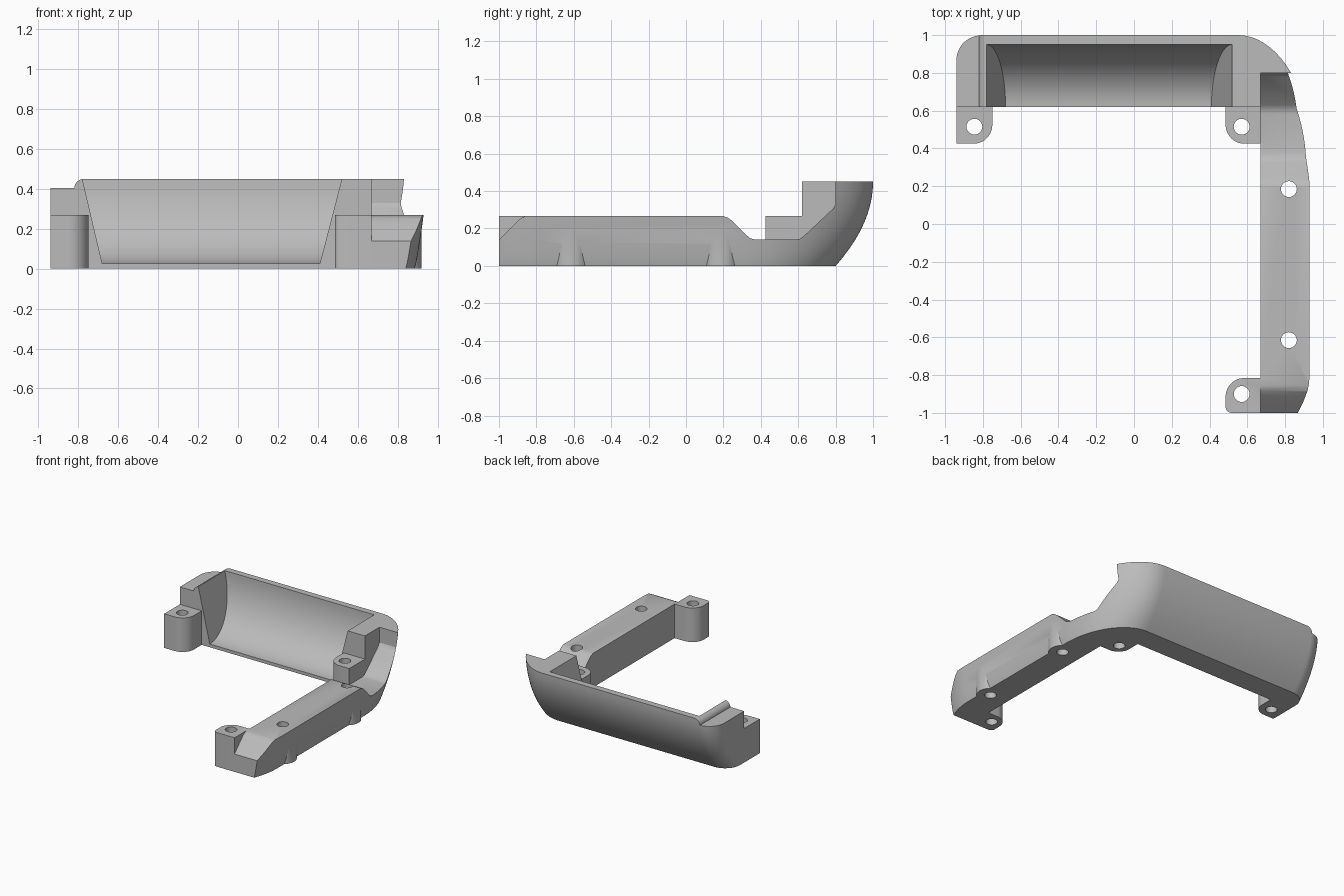
import bpy, bmesh, math

if "Cube" in bpy.data.objects:
    bpy.data.objects.remove(bpy.data.objects["Cube"], do_unlink=True)

grey = bpy.data.materials.new("plain grey")
grey.use_nodes = True
grey.diffuse_color = (0.5, 0.5, 0.5, 1)
grey.node_tree.nodes["Principled BSDF"].inputs["Base Color"].default_value = (0.5, 0.5, 0.5, 1)


def loft(name, rings):
    """Closed solid through matching rings of points, capped at both ends."""
    bm = bmesh.new()
    loops = [[bm.verts.new(p) for p in ring] for ring in rings]
    n = len(rings[0])
    for a, b in zip(loops, loops[1:]):
        for i in range(n):
            j = (i + 1) % n
            bm.faces.new((a[i], a[j], b[j], b[i]))
    bm.faces.new(loops[0][::-1])
    bm.faces.new(loops[-1])
    bmesh.ops.recalc_face_normals(bm, faces=bm.faces)
    mesh = bpy.data.meshes.new(name)
    bm.to_mesh(mesh)
    bm.free()
    mesh.materials.append(grey)
    obj = bpy.data.objects.new(name, mesh)
    bpy.context.collection.objects.link(obj)
    return obj


def upright(name, outline, z0, z1):
    return loft(name, [[(x, y, z) for x, y in outline] for z in (z0, z1)])


def arc(cx, cy, rx, ry, start, end, steps):
    angles = [math.radians(start + (end - start) * i / steps) for i in range(steps + 1)]
    return [(cx + rx * math.cos(a), cy + ry * math.sin(a)) for a in angles]


def cylinder(name, x, y, r, z0, z1, steps=40):
    return upright(name, arc(x, y, r, r, 0, 360, steps)[:-1], z0, z1)


def combine(body, tool, operation):
    mod = body.modifiers.new(operation, "BOOLEAN")
    mod.operation, mod.solver, mod.object = operation, "EXACT", tool
    bpy.context.view_layer.update()
    graph = bpy.context.evaluated_depsgraph_get()
    mesh = bpy.data.meshes.new_from_object(body.evaluated_get(graph))
    body.modifiers.clear()
    body.data = mesh
    bpy.data.objects.remove(tool, do_unlink=True)


# Flared outer shell, lofted through horizontal outlines
HEIGHT, FRONT = 0.45, -1.0


def shell_outline(z):
    side = 0.885 + 0.045 * (z / 0.27) ** 0.8
    back = 0.8 + 0.2 * (1 - (1 - z / HEIGHT) ** 2)
    pts = [(-0.94, FRONT)]
    for i in range(10):
        s = 1 - i / 10
        pts.append((side - 0.045 * s * s, FRONT + 0.22 * (1 - s)))
    pts += [(side, -0.78)]
    pts += arc(0.55, 0.3, side - 0.55, back - 0.3, 0, 90, 28)
    pts += arc(-0.81, back - 0.13, 0.13, 0.13, 90, 180, 12)
    return [(x, y, z) for x, y in pts]


frame = loft("corner_frame", [shell_outline(HEIGHT * i / 16) for i in range(17)])

# Open inner area
combine(frame, upright("inner_void", [(-2, -2), (0.67, -2), (0.67, 0.62), (-2, 0.62)], -1, 1),
        "DIFFERENCE")

# Mounting pads with rounded free corners
PAD = 0.268
left_pad = [(-0.94, 0.64), (-0.94, 0.425)] + arc(-0.85, 0.525, 0.1, 0.1, -90, 0, 12) + [(-0.75, 0.64)]
right_pad = [(0.69, 0.64), (0.485, 0.64)] + arc(0.585, 0.525, 0.1, 0.1, 180, 270, 12) + [(0.69, 0.425)]
front_pad = ([(0.69, FRONT), (0.69, -0.815)] + arc(0.585, -0.915, 0.1, 0.1, 90, 180, 12)
             + arc(0.515, -0.97, 0.03, 0.03, 180, 270, 5))
for name, outline in (("left_pad", left_pad), ("right_pad", right_pad), ("front_pad", front_pad)):
    combine(frame, upright(name, outline, 0, PAD), "UNION")

# Round bosses swelling out of the side beam
BEAM_HOLES = [(0.82, 0.185), (0.82, -0.615)]
for x, y in BEAM_HOLES:
    combine(frame, cylinder("beam_boss", x, y, 0.1, 0, 0.26), "UNION")

# Stepped top of the side beam
beam_top = [(-1.1, 0.04), (-0.91, 0.23), (-0.885, 0.253), (-0.855, PAD), (0.195, PAD),
            (0.225, 0.257), (0.25, 0.238), (0.325, 0.163), (0.345, 0.147), (0.375, 0.14),
            (0.585, 0.14), (0.61, 0.145), (0.63, 0.16), (0.785, 0.305), (0.8, 0.33),
            (0.8, 0.7), (-1.1, 0.7)]
combine(frame, loft("beam_cutter", [[(x, y, z) for y, z in beam_top] for x in (0.67, 1.3)]),
        "DIFFERENCE")

# Lowered left end with a rounded step up to the rim
step = [(-1.2, 0.405), (-0.82, 0.405)] + arc(-0.77, 0.405, 0.05, 0.045, 180, 90, 8)
step += [(-0.77, 0.6), (-1.2, 0.6)]
combine(frame, loft("step_cutter", [[(x, y, z) for x, z in step] for y in (0.4, 1.2)]),
        "DIFFERENCE")

# Concave tray with slanted ends
tray = [(0.5, 0.5), (0.5, 0.025)] + arc(0.62, 0.45, 0.33, 0.425, -90, 0, 24) + [(0.95, 0.5)]
left_end, right_end = [], []
for y, z in tray:
    t = (HEIGHT - z) / 0.425
    left_end.append((-0.78 + 0.1 * t, y, z))
    right_end.append((0.52 - 0.11 * t, y, z))
combine(frame, loft("tray_cutter", [left_end, right_end]), "DIFFERENCE")

# Screw holes
for x, y in BEAM_HOLES + [(-0.845, 0.515), (0.57, 0.515), (0.57, -0.9)]:
    combine(frame, cylinder("screw_hole", x, y, 0.042, -0.2, 0.8, 28), "DIFFERENCE")

# Smooth curved walls, crisp edges
bpy.ops.object.select_all(action="DESELECT")
frame.select_set(True)
bpy.context.view_layer.objects.active = frame
bpy.ops.object.shade_smooth_by_angle(angle=math.radians(28))
